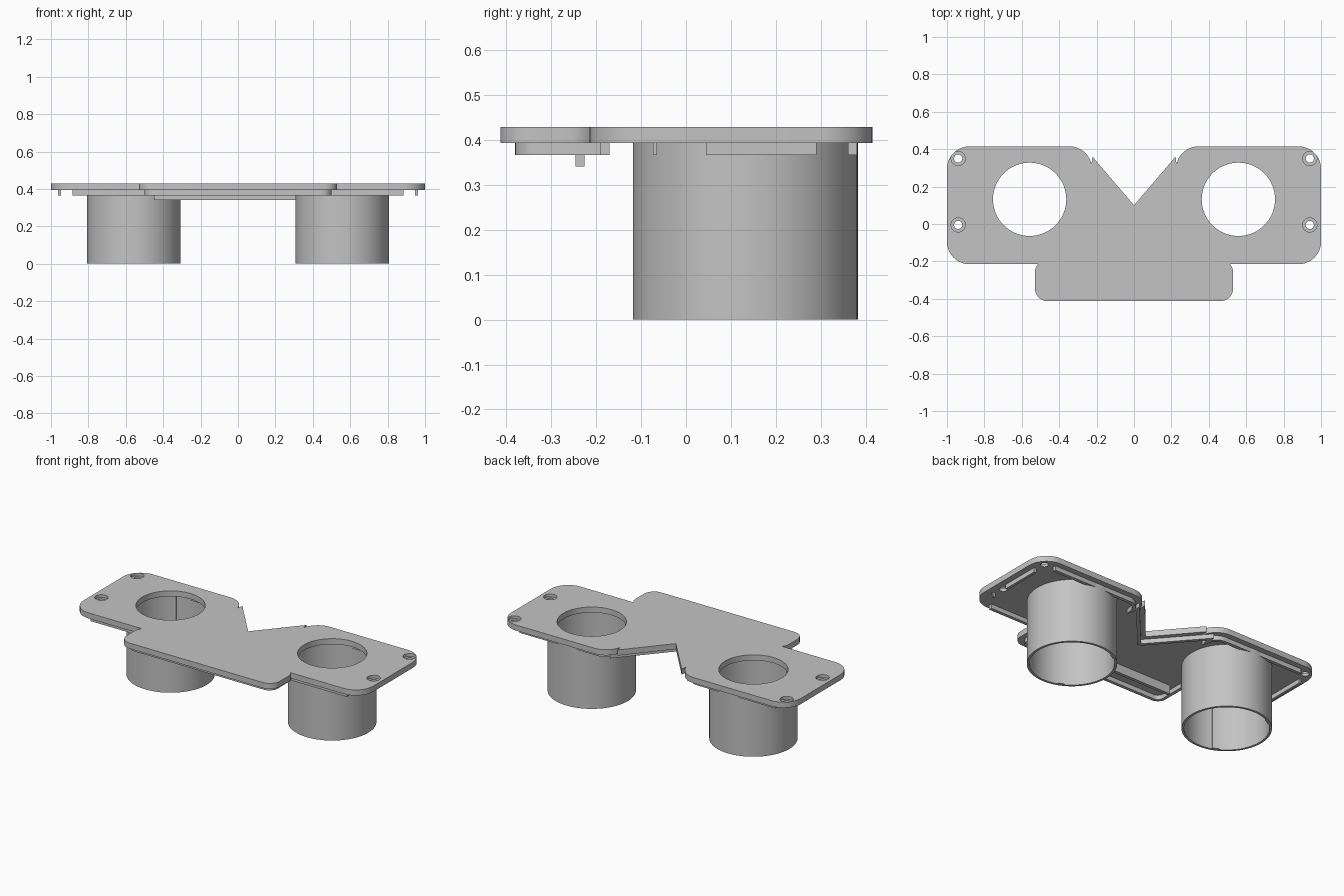
import bpy, bmesh, math
from mathutils import Vector

if "Cube" in bpy.data.objects:
    bpy.data.objects.remove(bpy.data.objects["Cube"])

grey = bpy.data.materials.new("plain_grey")
grey.diffuse_color = (0.55, 0.55, 0.55, 1)
grey.use_nodes = True
grey.node_tree.nodes["Principled BSDF"].inputs["Base Color"].default_value = grey.diffuse_color

PLATE_Z, TOP_Z, RIM_Z = 0.393, 0.428, 0.366
TUBE_X, TUBE_Y = 0.558, 0.132


def finish(name, bm):
    bmesh.ops.recalc_face_normals(bm, faces=bm.faces[:])
    me = bpy.data.meshes.new(name)
    bm.to_mesh(me)
    bm.free()
    ob = bpy.data.objects.new(name, me)
    bpy.context.collection.objects.link(ob)
    me.materials.append(grey)
    return ob


def smooth(ob):
    bpy.ops.object.select_all(action='DESELECT')
    ob.select_set(True)
    bpy.context.view_layer.objects.active = ob
    bpy.ops.object.shade_smooth_by_angle(angle=math.radians(30))


def prism(name, pts, z0, z1):
    bm = bmesh.new()
    face = bm.faces.new([bm.verts.new((x, y, z0)) for x, y in pts])
    ext = bmesh.ops.extrude_face_region(bm, geom=[face])
    bmesh.ops.translate(bm, vec=(0, 0, z1 - z0),
                        verts=[v for v in ext["geom"] if isinstance(v, bmesh.types.BMVert)])
    return finish(name, bm)


def arc(cx, cy, r, a0, a1, n=10):
    return [(cx + r * math.cos(math.radians(a0 + (a1 - a0) * i / n)),
             cy + r * math.sin(math.radians(a0 + (a1 - a0) * i / n))) for i in range(n + 1)]


def circle(cx, cy, r, n=64):
    return arc(cx, cy, r, 0, 360, n)[:-1]


def strip(name, path, width, z0=RIM_Z, z1=PLATE_Z + 0.002):
    """Wall of constant width following an open path, with mitred corners."""
    p = [Vector(q) for q in path]
    left, right = [], []
    for i, q in enumerate(p):
        d0 = (q - p[i - 1]).normalized() if i else (p[1] - q).normalized()
        d1 = (p[i + 1] - q).normalized() if i < len(p) - 1 else d0
        n0, n1 = Vector((-d0.y, d0.x)), Vector((-d1.y, d1.x))
        m = (n0 + n1).normalized()
        off = m * (width / 2 / max(m.dot(n0), 0.3))
        left.append(tuple(q + off))
        right.append(tuple(q - off))
    return prism(name, left + right[::-1], z0, z1)


def mirrored(pts):
    return [(-x, y) for x, y in reversed(pts)]


# Face plate with rounded corners, V notch and lower tab
half = [(0, 0.10), (0.222, 0.36)]
half += arc(0.345, 0.295, 0.12, 168, 90)
half += arc(0.88, 0.295, 0.12, 90, 0)
half += arc(0.88, -0.095, 0.12, 0, -90)
half += arc(0.46, -0.26, 0.07, 40, 0, 5)
half += arc(0.46, -0.343, 0.07, 0, -90)
plate = prism("face_plate", half + mirrored(half[1:]), PLATE_Z, TOP_Z)

# Round openings and counterbored screw holes
cutters = []
for s in (-1, 1):
    cutters.append(prism("opening_cutter", circle(s * TUBE_X, TUBE_Y, 0.196), 0.3, 0.5))
    for y in (0.35, -0.005):
        cutters.append(prism("hole_cutter", circle(s * 0.94, y, 0.022, 32), 0.3, 0.5))
        cutters.append(prism("bore_cutter", circle(s * 0.94, y, 0.038, 32), 0.41, 0.5))
bpy.context.view_layer.objects.active = plate
for c in cutters:
    mod = plate.modifiers.new("cut", 'BOOLEAN')
    mod.operation, mod.solver, mod.object = 'DIFFERENCE', 'EXACT', c
    bpy.ops.object.modifier_apply(modifier=mod.name)
for c in cutters:
    bpy.data.objects.remove(c)
smooth(plate)

# Hollow tubes below the openings, with thin inner ribs
for s, side in ((-1, "left"), (1, "right")):
    bm = bmesh.new()
    n = 96
    profile = [(0.25, 0), (0.25, PLATE_Z + 0.001), (0.236, PLATE_Z + 0.001), (0.236, 0)]
    rings = [[bm.verts.new((x + s * TUBE_X, y + TUBE_Y, z)) for x, y in circle(0, 0, r, n)]
             for r, z in profile]
    for k in range(4):
        a, b = rings[k], rings[(k + 1) % 4]
        for i in range(n):
            j = (i + 1) % n
            bm.faces.new((a[i], a[j], b[j], b[i]))
    smooth(finish(side + "_tube", bm))
    for ang in (122, 245):
        path = arc(s * TUBE_X, TUBE_Y, 0.234, ang - 5, ang + 5, 4)
        strip(side + "_tube_rib", path, 0.008, 0.002, PLATE_Z)

# Locating rims on the underside, mirrored left and right
rims = {
    "side_rim": ([(0.955, 0.045), (0.955, 0.29)], 0.016),
    "side_peg": ([(0.955, -0.073), (0.955, -0.064)], 0.016),
    "front_rim": ([(0.885, -0.18), (0.49, -0.18)], 0.02),
    "back_rim": ([(0.885, 0.37)] + arc(0.345, 0.295, 0.075, 90, 180)
                 + [(0.262, 0.345), (0, 0.045)], 0.02),
}
for name, (path, w) in rims.items():
    smooth(strip("right_" + name, path, w))
    smooth(strip("left_" + name, mirrored(path), w))

# Rim around the lower tab, and the deeper cross bar
tab = [(0.49, -0.17)] + arc(0.445, -0.325, 0.045, 0, -90, 8)
smooth(strip("tab_rim", tab + mirrored(tab), 0.02))
strip("cross_bar", [(-0.45, -0.236), (0.31, -0.236)], 0.02, 0.34)
